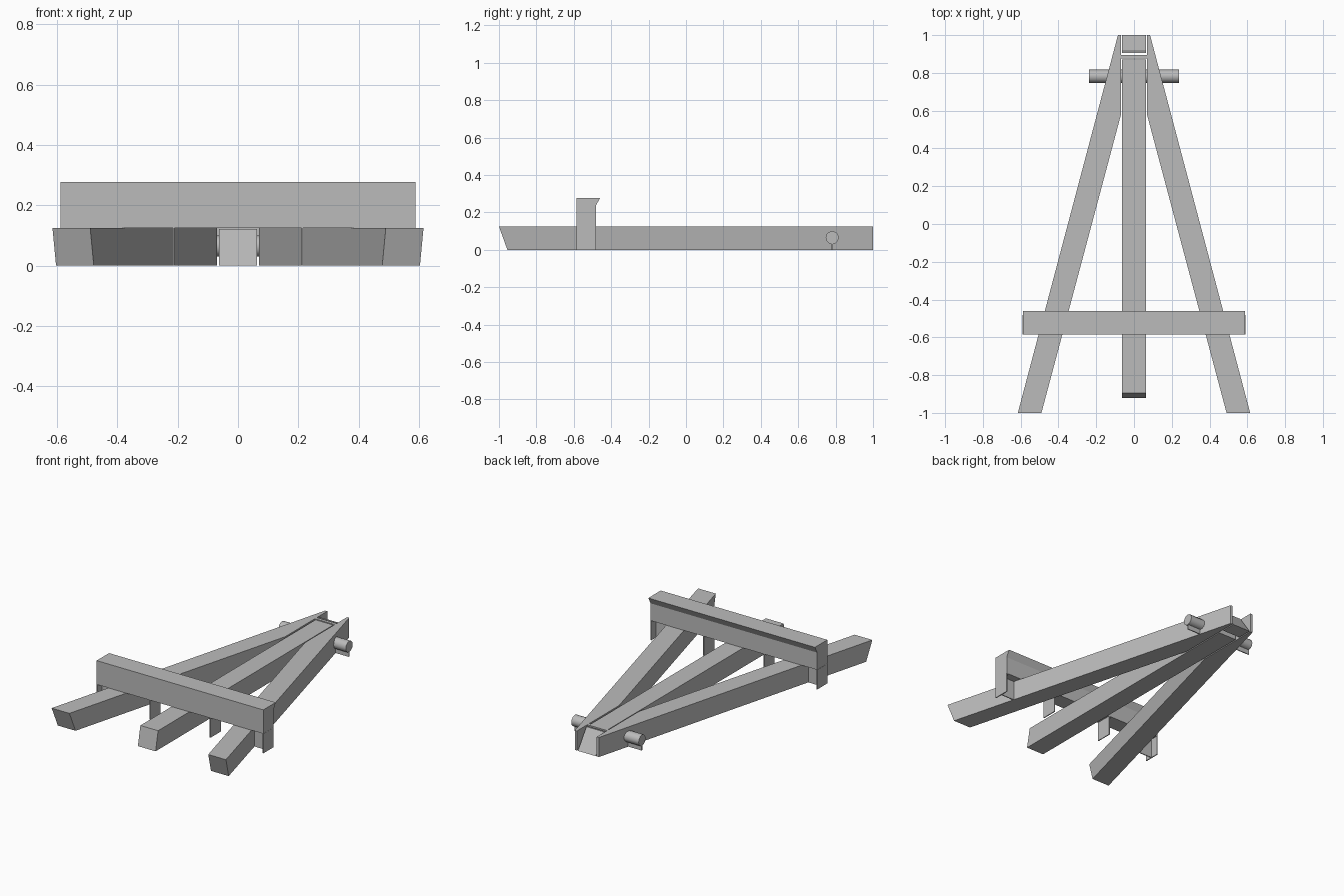
import bpy, bmesh, math
from mathutils import Vector

if "Cube" in bpy.data.objects:
    bpy.data.objects.remove(bpy.data.objects["Cube"], do_unlink=True)

grey = bpy.data.materials.new("plain grey")
grey.use_nodes = True
colour = (0.5, 0.5, 0.5, 1)
grey.diffuse_color = colour
grey.node_tree.nodes["Principled BSDF"].inputs["Base Color"].default_value = colour

H = 0.125       # beam thickness
HALF = 0.0625   # half width of the middle leg


def finish(bm, name):
    bmesh.ops.recalc_face_normals(bm, faces=bm.faces[:])
    mesh = bpy.data.meshes.new(name)
    bm.to_mesh(mesh)
    bm.free()
    mesh.materials.append(grey)
    ob = bpy.data.objects.new(name, mesh)
    bpy.context.collection.objects.link(ob)
    return ob


def prism(name, bottom, top):
    """Join two matching outlines with side walls and caps."""
    bm = bmesh.new()
    a = [bm.verts.new(p) for p in bottom]
    b = [bm.verts.new(p) for p in top]
    bm.faces.new(a[::-1])
    bm.faces.new(b)
    n = len(a)
    for i in range(n):
        bm.faces.new((a[i], a[(i + 1) % n], b[(i + 1) % n], b[i]))
    return finish(bm, name)


def across(name, profile, x0, x1):
    """Extrude a y-z profile along x."""
    return prism(name, [(x0, y, z) for y, z in profile], [(x1, y, z) for y, z in profile])


def box(name, x0, x1, y0, y1, z0, z1):
    return across(name, [(y0, z0), (y1, z0), (y1, z1), (y0, z1)], x0, x1)


# Splayed side legs, with slanted feet
slope = 0.265
foot = 0.045
for side, s in (("left", 1), ("right", -1)):
    def outline(y, z):
        dx = slope * (y + 1)
        pts = [(0.615 - dx, y), (0.085, 1), (0.07, 1), (0.07, 0.575), (0.49 - dx, y)]
        return [(s * px, py, z) for px, py in pts]
    prism(side + "_leg", outline(-1 + foot, 0), outline(-1, H))

# Middle leg and the wedge behind its head
across("middle_leg", [(-0.92, 0), (0.87, 0), (0.87, 0.122), (-0.895, 0.122)], -HALF, HALF)
across("head_wedge", [(0.905, 0), (1, 0), (0.915, 0.122), (0.905, 0.122)], -HALF, HALF)
box("stop_bar", -0.072, 0.072, 0.875, 0.895, 0.1, H)

# Hinge pin running through all three legs
bm = bmesh.new()
bmesh.ops.create_cone(bm, cap_ends=True, segments=12, radius1=0.035, radius2=0.035, depth=0.475)
pin = finish(bm, "hinge_pin")
pin.location = Vector((0, 0.782, 0.065))
pin.rotation_euler = (0, math.pi / 2, 0)
bpy.ops.object.select_all(action='DESELECT')
pin.select_set(True)
bpy.context.view_layer.objects.active = pin
bpy.ops.object.shade_smooth_by_angle(angle=math.radians(35))

# Ledge with a small overhanging lip at the back
across("ledge", [(-0.585, H), (-0.482, H), (-0.482, 0.235), (-0.46, 0.277), (-0.585, 0.277)],
       -0.588, 0.588)

# Thin upright fins beneath the ledge and the pin ends
T = 0.003
for side, s in (("left", 1), ("right", -1)):
    for label, x in (("inner", 0.213), ("outer", 0.586)):
        box(f"{side}_{label}_fin", s * x - T, s * x + T, -0.585, -0.482, 0, H)
    lo, hi = sorted((s * 0.49, s * 0.586))
    box(side + "_cross_fin", lo, hi, -0.535 - T, -0.535 + T, 0, H)
    lo, hi = sorted((s * 0.13, s * 0.237))
    box(side + "_pin_fin", lo, hi, 0.782 - T, 0.782 + T, 0, 0.035)
